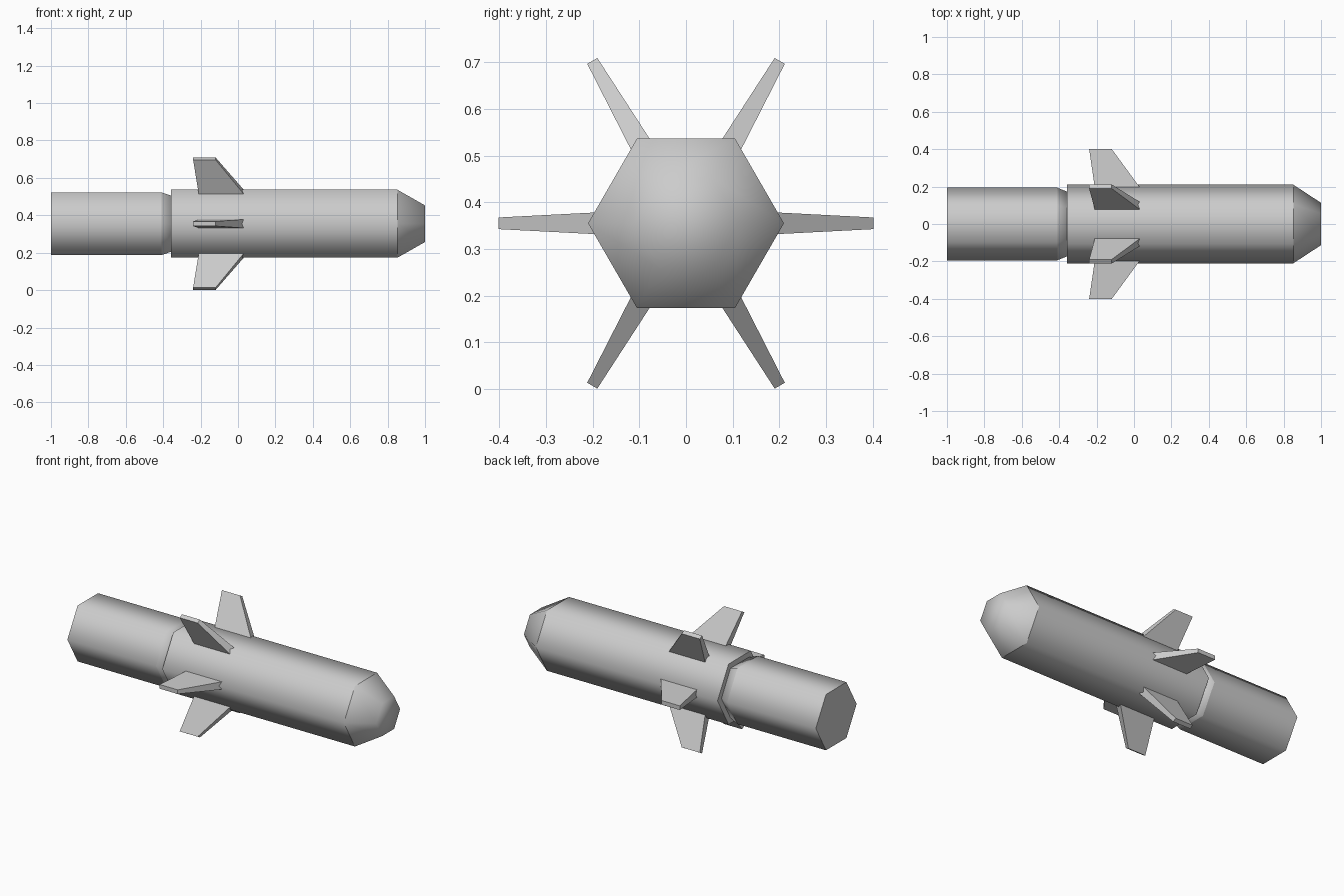
import bpy, bmesh
from math import radians, cos, sin
from mathutils import Matrix

cube = bpy.data.objects.get("Cube")
if cube:
    bpy.data.objects.remove(cube)

AXIS_Z = 0.355

grey = bpy.data.materials.new("light_grey")
grey.use_nodes = True
grey.diffuse_color = (0.6, 0.6, 0.6, 1)
grey.node_tree.nodes["Principled BSDF"].inputs["Base Color"].default_value = (0.6, 0.6, 0.6, 1)


def finish(bm, name):
    bmesh.ops.recalc_face_normals(bm, faces=bm.faces)
    mesh = bpy.data.meshes.new(name)
    bm.to_mesh(mesh)
    bm.free()
    mesh.materials.append(grey)
    obj = bpy.data.objects.new(name, mesh)
    obj.location.z = AXIS_Z
    bpy.context.collection.objects.link(obj)
    return obj


def hex_body(name, profile, sharp_rings):
    """Six-sided body along x from (x, radius) rings, smooth except at the sharp rings."""
    bm = bmesh.new()
    rings = [[bm.verts.new((x, r * cos(radians(60 * i)), r * sin(radians(60 * i))))
              for i in range(6)] for x, r in profile]
    for a, b in zip(rings, rings[1:]):
        for i in range(6):
            j = (i + 1) % 6
            bm.faces.new((a[i], a[j], b[j], b[i]))
    bm.faces.new(rings[0])
    bm.faces.new(rings[-1])
    for f in bm.faces:
        f.smooth = True
    for k in sharp_rings:
        for i in range(6):
            bm.edges.get((rings[k][i], rings[k][(i + 1) % 6])).smooth = False
    return finish(bm, name)


# Main hull with tapered nose, and the narrower rear section
hex_body("main_hull", [(-0.357, 0.21), (0.852, 0.21), (1.0, 0.113)], [0, 1])
hex_body("rear_section", [(-1.0, 0.194), (-0.41, 0.194), (-0.35, 0.17)], [0, 1])


def fin(name, angle):
    """Swept fin, thinner at the tip, pointing along +y before it is turned about x."""
    bm = bmesh.new()
    ends = []
    for r, back, front, half in ((0.17, -0.206, 0.05, 0.0245), (0.402, -0.24, -0.12, 0.0125)):
        ends.append([bm.verts.new(p) for p in ((back, r, -half), (front, r, -half),
                                               (front, r, half), (back, r, half))])
    root, tip = ends
    bm.faces.new(root)
    bm.faces.new(tip)
    for i in range(4):
        j = (i + 1) % 4
        bm.faces.new((root[i], root[j], tip[j], tip[i]))
    bmesh.ops.transform(bm, matrix=Matrix.Rotation(radians(angle), 4, 'X'), verts=bm.verts)
    finish(bm, name)


# Six fins, one on each corner of the hull
for k, name in enumerate(("back_fin", "upper_back_fin", "upper_front_fin",
                          "front_fin", "lower_front_fin", "lower_back_fin")):
    fin(name, 60 * k)
